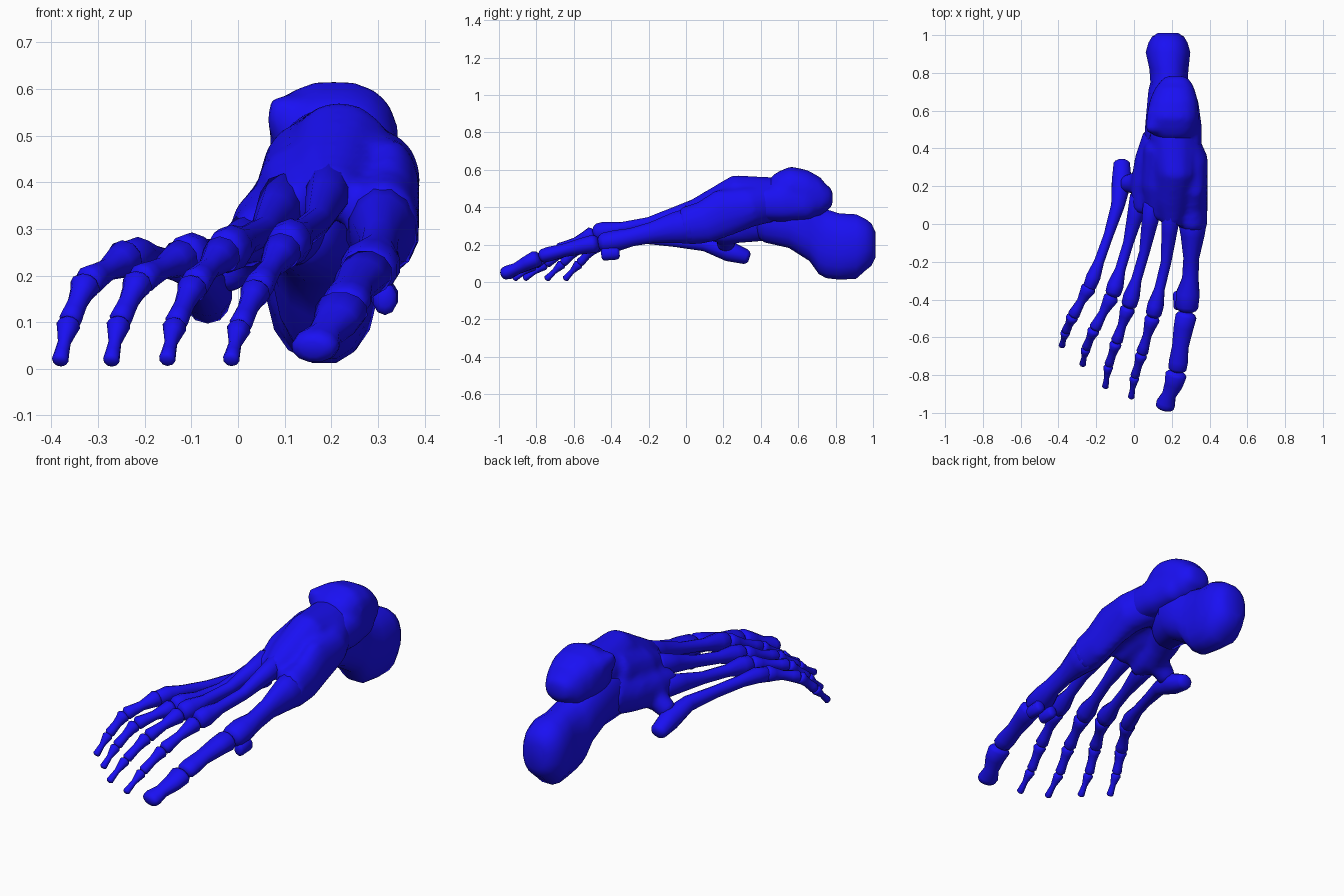
import bpy, bmesh, math
from mathutils import Vector

blue = bpy.data.materials.new("bone_blue")
blue.diffuse_color = (0.01, 0.005, 0.9, 1)


def add_loft(bm, secs, upright=False, sides=12, power=1.0):
    """Rings of (x, y, z, half width, half height) along a path, with rounded ends."""
    pts = [Vector(s[:3]) for s in secs]
    rings = []
    n = len(pts)
    for i, s in enumerate(secs):
        t = (pts[min(i + 1, n - 1)] - pts[max(i - 1, 0)]).normalized()
        if upright:
            t = Vector((0, math.copysign(1, t.y), 0))
        u = t.cross(Vector((0, 0, 1))).normalized()
        v = u.cross(t)
        r = min(s[3], s[4])
        steps = [(0, 1)]
        if i == 0:
            steps = [(-0.5, 0.5), (-0.3, 0.82), (0, 1)]
        elif i == n - 1:
            steps = [(0, 1), (0.3, 0.82), (0.5, 0.5)]
        for off, k in steps:
            ring = []
            for j in range(sides):
                a = 2 * math.pi * (j + 0.5) / sides
                c, d = math.cos(a), math.sin(a)
                c = math.copysign(abs(c) ** power, c)
                d = math.copysign(abs(d) ** power, d)
                ring.append(bm.verts.new(pts[i] + t * off * r + u * c * s[3] * k + v * d * s[4] * k))
            rings.append(ring)
    for a, b in zip(rings, rings[1:]):
        for j in range(sides):
            k = (j + 1) % sides
            bm.faces.new((a[j], a[k], b[k], b[j]))
    bm.faces.new(rings[0][::-1])
    bm.faces.new(rings[-1])


def make(name, lofts, fuse=0, **kw):
    bm = bmesh.new()
    for secs in lofts:
        add_loft(bm, secs, **kw)
    bmesh.ops.recalc_face_normals(bm, faces=bm.faces)
    me = bpy.data.meshes.new(name)
    bm.to_mesh(me)
    bm.free()
    me.materials.append(blue)
    ob = bpy.data.objects.new(name, me)
    bpy.context.collection.objects.link(ob)
    for p in me.polygons:
        p.use_smooth = True
    if fuse:
        m = ob.modifiers.new("fuse", "REMESH")
        m.mode, m.voxel_size, m.use_smooth_shade = "VOXEL", fuse, True
        s = ob.modifiers.new("soften", "SMOOTH")
        s.factor, s.iterations = 0.5, 6
    return ob


def bone(name, a, b, r0, rs, r1):
    """Short bone: wide base, thin shaft, wide head."""
    a, b = Vector(a), Vector(b)
    prof = [(0.08, r0), (0.25, r0 * 0.8), (0.5, rs), (0.75, (rs + r1) / 2), (0.92, r1)]
    make(name, [[(*a.lerp(b, t), r, r) for t, r in prof]], sides=10)


# heel bone
make("heel", [[
    (.14, .42, .33, .09, .12), (.18, .55, .33, .12, .15), (.18, .66, .275, .11, .165),
    (.18, .71, .22, .105, .18), (.185, .75, .205, .10, .187), (.185, .82, .19, .105, .18),
    (.18, .91, .19, .12, .175), (.18, .96, .20, .105, .14)]],
    upright=True, sides=16, power=.85)

# ankle bone with its flat-topped dome and side process
make("ankle", [
    [(.21, .50, .47, .125, .125), (.205, .56, .485, .14, .135), (.21, .65, .475, .13, .125),
     (.215, .72, .455, .105, .105), (.22, .75, .45, .085, .07)],
    [(.10, .50, .54, .04, .05), (.11, .60, .52, .04, .06)],
    [(.27, .40, .42, .09, .09), (.26, .52, .42, .10, .10), (.25, .66, .42, .09, .09)]],
    fuse=.018, upright=True, sides=16, power=.8)

# fused midfoot: inner, central, bridging and outer columns, outer spur root
make("midfoot", [
    [(.31, 0, .30, .08, .105), (.32, .1, .32, .07, .115), (.32, .2, .37, .07, .13),
     (.305, .33, .40, .09, .11), (.24, .45, .43, .10, .11)],
    [(.2, .02, .37, .06, .06), (.2, .12, .405, .09, .08), (.22, .27, .455, .11, .12),
     (.21, .4, .45, .12, .115), (.2, .5, .46, .12, .10)],
    [(.12, .05, .345, .05, .055), (.12, .2, .385, .08, .09), (.14, .4, .42, .09, .11)],
    [(.04, .08, .29, .05, .06), (.05, .2, .29, .07, .09), (.08, .33, .31, .08, .10),
     (.13, .45, .33, .09, .11)],
    [(-.04, .21, .2, .05, .05), (.05, .23, .27, .06, .06)]],
    fuse=.016, sides=14)

# long bones of the four lesser toes
make("long_bone_5", [[
    (-.065, .32, .135, .045, .04), (-.065, .23, .165, .055, .055), (-.085, .1, .205, .038, .04),
    (-.135, -.06, .22, .027, .032), (-.185, -.2, .235, .028, .032),
    (-.215, -.28, .243, .04, .04), (-.235, -.33, .235, .036, .04)]], sides=10)
long_bones = {
    4: [(.03, .14, .28), (-.03, -.1, .25), (-.115, -.38, .24)],
    3: [(.1, .1, .36), (.055, -.15, .295), (-.03, -.44, .25)],
    2: [(.2, .08, .395), (.17, -.2, .315), (.10, -.49, .262)],
}
for n, (base, mid, head) in long_bones.items():
    b, m, h = Vector(base), Vector(mid), Vector(head)
    path = [(b, .055), (b.lerp(m, .45), .043), (m, .029), (m.lerp(h, .5), .029),
            (m.lerp(h, .8), .046), (m.lerp(h, .94), .044)]
    make(f"long_bone_{n}", [[(*p, r, r * 1.1) for p, r in path]], sides=10)

# three small bones in each lesser toe
toes = {
    5: [(-.235, -.33, .24), (-.325, -.49, .185), (-.362, -.57, .10), (-.383, -.65, .012)],
    4: [(-.115, -.38, .24), (-.212, -.56, .19), (-.255, -.66, .10), (-.273, -.75, .012)],
    3: [(-.03, -.44, .25), (-.095, -.63, .18), (-.135, -.75, .095), (-.153, -.87, .015)],
    2: [(.10, -.49, .26), (.04, -.69, .17), (.003, -.81, .09), (-.016, -.925, .015)],
}
for n, (h, p, d, t) in toes.items():
    bone(f"toe_{n}_near", h, p, .042, .024, .033)
    bone(f"toe_{n}_middle", p, d, .033, .022, .025)
    bone(f"toe_{n}_tip", d, t, .026, .014, .018)

# big toe
make("long_bone_1", [[
    (.31, .02, .30, .08, .10), (.31, -.06, .29, .065, .085), (.303, -.18, .265, .043, .058),
    (.298, -.29, .24, .045, .05), (.285, -.37, .222, .065, .058), (.28, -.44, .21, .062, .055)]])
make("big_toe_near", [[
    (.275, -.49, .205, .058, .05), (.262, -.55, .193, .054, .045), (.245, -.65, .17, .045, .036),
    (.235, -.73, .15, .052, .04), (.23, -.765, .14, .05, .038)]])
make("big_toe_tip", [[
    (.222, -.80, .125, .058, .045), (.21, -.85, .10, .05, .04), (.185, -.905, .072, .038, .032),
    (.168, -.95, .052, .052, .038), (.163, -.97, .046, .05, .034)]])

# pair of small bones under the ball of the foot
for side, x in (("outer", .235), ("inner", .315)):
    make(f"ball_bone_{side}", [[(x, -.44, .15, .027, .035), (x, -.37, .155, .03, .035)]], sides=10)
